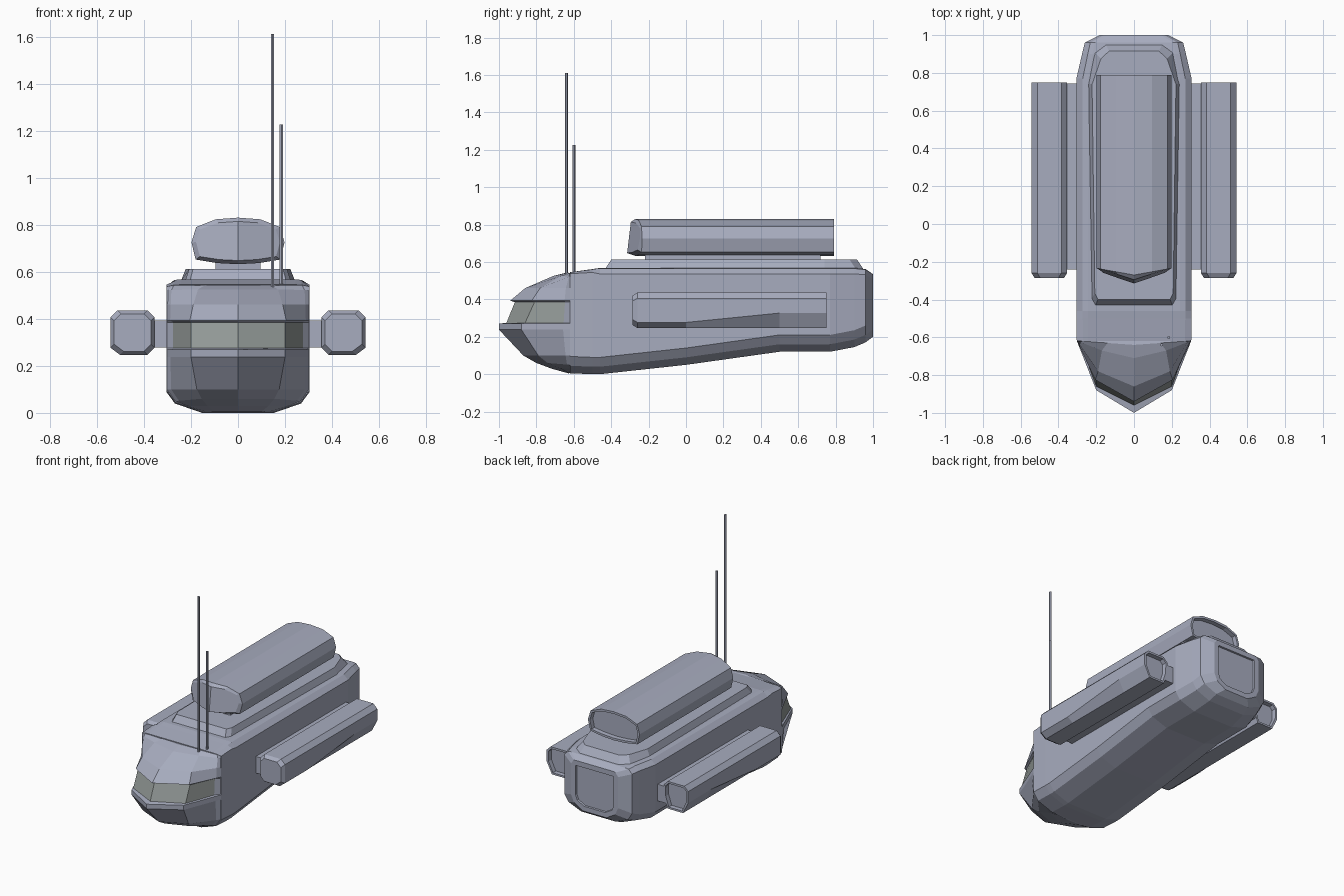
import bpy, bmesh
from mathutils import Vector

if "Cube" in bpy.data.objects:
    bpy.data.objects.remove(bpy.data.objects["Cube"])


def material(name, rgb):
    m = bpy.data.materials.new(name)
    m.diffuse_color = (*rgb, 1)
    m.use_nodes = True
    m.node_tree.nodes["Principled BSDF"].inputs["Base Color"].default_value = m.diffuse_color
    return m


BODY = material("blue_grey_paint", (0.39, 0.415, 0.52))
GLASS = material("window_glass", (0.30, 0.33, 0.32))


def loft(name, rings, recess=None, glass=None, crease=None):
    """Skin closed rings of equal length, cap both ends, optionally recess the rear (+y) cap."""
    bm = bmesh.new()
    vs = [[bm.verts.new(p) for p in r] for r in rings]
    n = len(rings[0])
    for k in range(len(vs) - 1):
        for i in range(n):
            j = (i + 1) % n
            f = bm.faces.new((vs[k][i], vs[k][j], vs[k + 1][j], vs[k + 1][i]))
            if glass and k == glass[0] and i in glass[1]:
                f.material_index = 1
    front = bm.faces.new(vs[0])
    cap = bm.faces.new(vs[-1])
    if crease:  # fold the front cap along its centre line
        bmesh.utils.face_split(front, vs[0][crease[0]], vs[0][crease[1]])
    bmesh.ops.recalc_face_normals(bm, faces=bm.faces)
    if recess:
        bmesh.ops.inset_individual(bm, faces=[cap], thickness=recess[0])
        bmesh.ops.inset_individual(bm, faces=[cap], thickness=0.002, depth=-recess[1])
    me = bpy.data.meshes.new(name)
    bm.to_mesh(me)
    bm.free()
    me.materials.append(BODY)
    me.materials.append(GLASS)
    ob = bpy.data.objects.new(name, me)
    bpy.context.collection.objects.link(ob)
    return ob


def mirrored(half):
    """Close a right-hand half outline with its x mirror."""
    return half + [(-x, a) for x, a in reversed(half)]


def box(name, x, y, z):
    ring = [(x[0], z[0]), (x[1], z[0]), (x[1], z[1]), (x[0], z[1])]
    return loft(name, [[(a, yy, b) for a, b in ring] for yy in y])


# Main hull: cross-sections from behind the cockpit to the stern
# (y, bottom, top, half width, shoulder drop); the cockpit end has square shoulders
stations = [(-0.62, 0.005, 0.545, 0.303, 0.008), (-0.50, 0.0, 0.562, 0.305, 0.018),
            (-0.46, 0.0, 0.568, 0.305, 0.032), (0, 0.05, 0.568, 0.305, 0.032),
            (0.5, 0.12, 0.568, 0.305, 0.032), (0.77, 0.12, 0.568, 0.305, 0.032),
            (0.9, 0.145, 0.568, 0.275, 0.032), (0.96, 0.17, 0.562, 0.26, 0.03),
            (1.0, 0.20, 0.535, 0.18, 0.03)]
rings = []
for y, zb, zt, w, drop in stations:
    half = [(0.5 * w, zb), (0.88 * w, zb + 0.04), (w, zb + 0.09),
            (w, zt - drop), (0.89 * w, zt - 0.1 * drop), (0.8 * w, zt)]
    rings.append([(x, y, z) for x, z in mirrored(half)])
loft("hull", rings, recess=(0.035, 0.012))

# Cockpit nose: waterlines (centre y, centre z, corner x, corner y, side x, side z)
rows = [(-0.63, 0.005, 0.10, -0.625, 0.15, 0.006), (-0.72, 0.03, 0.13, -0.67, 0.22, 0.03),
        (-0.80, 0.06, 0.155, -0.74, 0.268, 0.05), (-0.87, 0.10, 0.175, -0.79, 0.303, 0.10),
        (-1.0, 0.238, 0.20, -0.88, 0.303, 0.238), (-1.0, 0.27, 0.20, -0.88, 0.303, 0.27),
        (-0.96, 0.275, 0.20, -0.86, 0.303, 0.275), (-0.915, 0.385, 0.20, -0.81, 0.303, 0.385),
        (-0.94, 0.393, 0.205, -0.825, 0.303, 0.393), (-0.86, 0.46, 0.19, -0.78, 0.303, 0.46),
        (-0.71, 0.525, 0.17, -0.67, 0.303, 0.522), (-0.64, 0.543, 0.14, -0.63, 0.298, 0.54)]
rings = []
for k, (yc, zc, xk, yk, xs, zs) in enumerate(rows):
    corner, side = Vector((xk, yk, zc)), Vector((xs, -0.618, zs))
    pane_end = corner.lerp(side, 0.85)
    if k in (6, 7):
        pane_end.x -= 0.012
    half = [corner, pane_end, side]
    rings.append([Vector((0, yc, zc))] + half + [Vector((-p.x, p.y, p.z)) for p in reversed(half)])
loft("cockpit_nose", rings, glass=(6, (0, 1, 5, 6)))

# Raised roof deck with sloping edges
rings = []
for z, d in ((0.56, 0), (0.612, 0.035)):
    half = [(0.205 - 0.4 * d, -0.435 + d), (0.225 - 0.5 * d, -0.40 + d), (0.243 - 0.6 * d, 0.74),
            (0.21 - d, 0.91 - d), (0.15 - 0.5 * d, 0.95 - d)]
    rings.append([(x, y, z) for x, y in mirrored(half)])
loft("roof_deck", rings)

# Roof pod on its neck: rounded-top section, V-shaped bevelled front, recessed rear
box("roof_pod_neck", (-0.095, 0.095), (-0.22, 0.72), (0.6, 0.66))
half = [(0, 0.632), (0.09, 0.637), (0.18, 0.652), (0.198, 0.725),
        (0.178, 0.79), (0.095, 0.823), (0, 0.83)]
outline = half + [(-x, z) for x, z in reversed(half[1:-1])]
front, shoulder, rear = [], [], []
for x, z in outline:
    v = 0.06 * abs(x) / 0.2
    front.append((x * 0.9, -0.305 + v + 0.1 * (z - 0.73), 0.73 + (z - 0.73) * 0.84))
    shoulder.append((x, -0.27 + v * 0.6, z))
    rear.append((x, 0.79, z))
loft("roof_pod", [front, shoulder, rear], recess=(0.015, 0.03), crease=(0, 6))

# Side pods: octagonal tubes whose lower outer chamfer deepens toward the rear
for s, label in ((1, "right"), (-1, "left")):
    rings = []
    for y, c, inset in ((-0.285, 0.03, 0.015), (-0.26, 0.03, 0), (0, 0.03, 0),
                        (0.5, 0.08, 0), (0.75, 0.08, 0)):
        x0, x1, z0, z1 = 0.355 + inset, 0.542 - inset, 0.247 + inset, 0.436 - inset
        sec = [(x0 + 0.03, z0), (x1 - 0.04, z0), (x1, z0 + c), (x1, z1 - 0.03),
               (x1 - 0.03, z1), (x0 + 0.03, z1), (x0, z1 - 0.03), (x0, z0 + c)]
        rings.append([(s * x, y, z) for x, z in sec])
    loft(label + "_side_pod", rings, recess=(0.015, 0.03))
    box(label + "_pod_strut", sorted((s * 0.29, s * 0.37)), (-0.24, 0.745), (0.277, 0.392))

# Whip antennas
for i, (x, y, top) in enumerate(((0.147, -0.64, 1.61), (0.184, -0.6, 1.225))):
    bpy.ops.mesh.primitive_cylinder_add(vertices=6, radius=0.008, depth=top - 0.52,
                                        location=(x, y, (top + 0.52) / 2))
    bpy.context.object.name = "antenna_%d" % (i + 1)
    bpy.context.object.data.materials.append(BODY)
